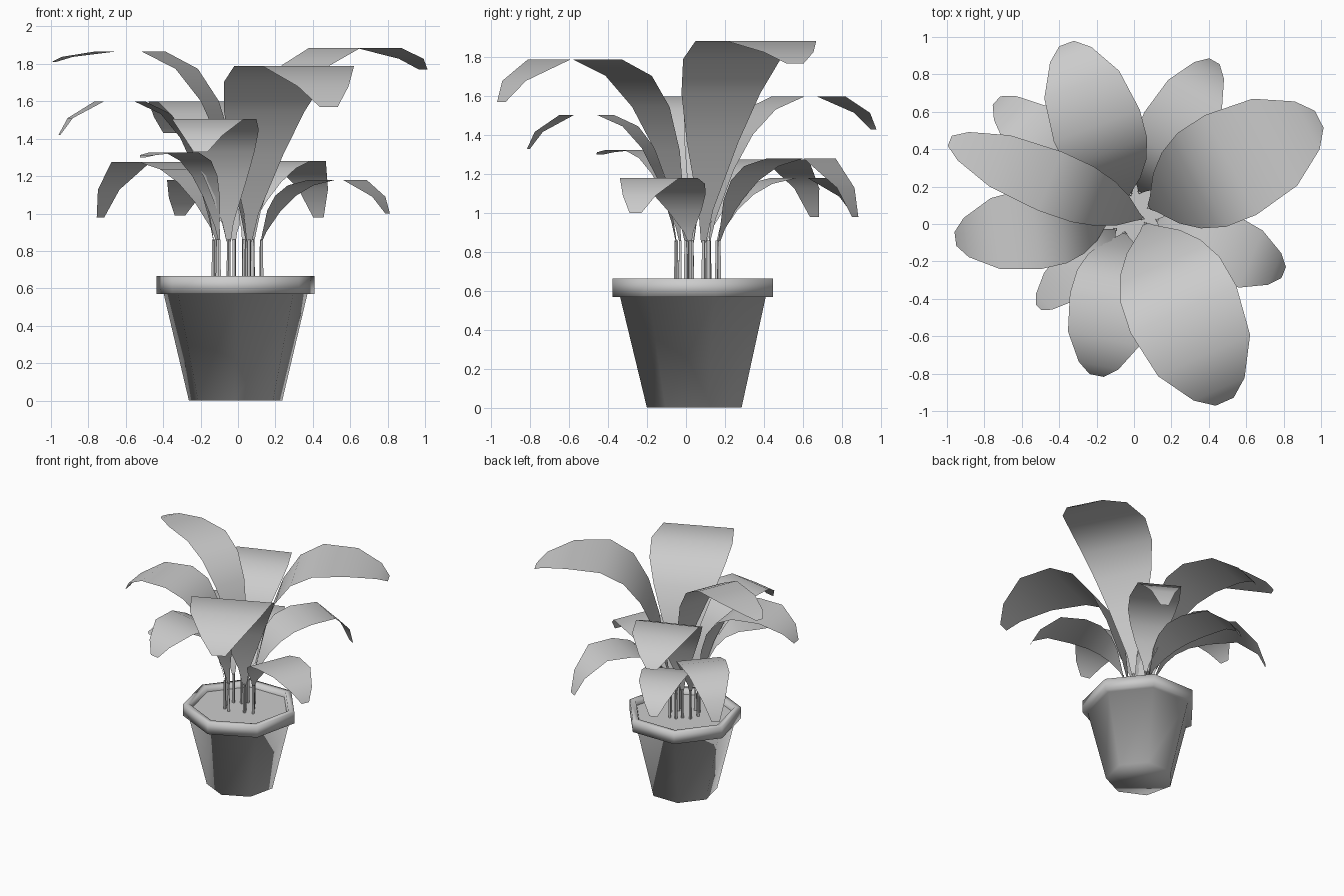
import bpy, bmesh, math
from mathutils import Vector

if "Cube" in bpy.data.objects:
    bpy.data.objects.remove(bpy.data.objects["Cube"])


def make_object(name, bm, angle):
    bmesh.ops.recalc_face_normals(bm, faces=bm.faces[:])
    me = bpy.data.meshes.new(name)
    bm.to_mesh(me)
    bm.free()
    ob = bpy.data.objects.new(name, me)
    bpy.context.collection.objects.link(ob)
    bpy.ops.object.select_all(action='DESELECT')
    ob.select_set(True)
    bpy.context.view_layer.objects.active = ob
    bpy.ops.object.shade_smooth_by_angle(angle=math.radians(angle))
    return ob


def lathe(bm, profile, sides, cx, cy, start, cap_start=False, cap_end=False):
    rings = []
    for r, z in profile:
        ring = []
        for i in range(sides):
            a = start + math.tau * i / sides
            ring.append(bm.verts.new((cx + r * math.cos(a), cy + r * math.sin(a), z)))
        rings.append(ring)
    for lo, hi in zip(rings, rings[1:]):
        for i in range(sides):
            j = (i + 1) % sides
            bm.faces.new((lo[i], lo[j], hi[j], hi[i]))
    if cap_start:
        bm.faces.new(rings[0][::-1])
    if cap_end:
        bm.faces.new(rings[-1])


# Seven-sided pot: tapered body, overhanging rim, soil inside
CX, CY = -0.013, 0.055
START = -math.pi / 2
bm = bmesh.new()
lathe(bm, [(0.256, 0), (0.394, 0.57), (0.434, 0.57), (0.434, 0.665),
           (0.385, 0.665), (0.375, 0.625)],
      7, CX, CY, START, cap_start=True)
make_object("pot", bm, 120)

bm = bmesh.new()
lathe(bm, [(0.375, 0.625)], 7, CX, CY, START, cap_end=True)
make_object("soil", bm, 30)

# Blade template: distance along leaf, rise, width factor
RISE = [(0, 0, .05), (.025, .16, .14), (.10, .5, .5),
        (.19, .74, .76), (.31, .91, .94), (.48, 1, 1), (.74, 1, .87)]
# Drooping end: distance, share of tip drop, width factor
DROOP = [(.93, .5, .48), (1, 1, .17)]
Z0 = 0.85


def leaf(index, base, tip, top_z, tip_z, width):
    b, t = Vector((*base, 0)), Vector((*tip, 0))
    d = (t - b).normalized()
    side = Vector((-d.y, d.x, 0))
    rows = [(s, Z0 + (top_z - Z0) * f, w) for s, f, w in RISE]
    rows += [(s, top_z - (top_z - tip_z) * f, w) for s, f, w in DROOP]
    bm = bmesh.new()
    prev = None
    for s, z, w in rows:
        c = b.lerp(t, s) + Vector((0, 0, z))
        pair = [bm.verts.new(c + side * (k * w * width / 2)) for k in (-1, 1)]
        if prev:
            bm.faces.new((prev[0], prev[1], pair[1], pair[0]))
        prev = pair
    make_object(f"leaf_{index}", bm, 60)

    # Thin stem from the soil to the leaf base
    bm = bmesh.new()
    lathe(bm, [(0.012, 0.61), (0.009, Z0 + 0.01)], 4, base[0], base[1],
          math.atan2(d.y, d.x), cap_end=True)
    make_object(f"stem_{index}", bm, 30)


# base xy, tip xy, highest z, tip z, width
LEAVES = [
    ((.06, .0), (.485, -.95), 1.79, 1.57, .62),
    ((.08, .09), (.99, .56), 1.885, 1.77, .60),
    ((-.05, .12), (-.36, .965), 1.60, 1.43, .49),
    ((.045, .03), (-.985, .445), 1.865, 1.81, .34),
    ((-.13, .03), (-.955, -.08), 1.60, 1.42, .44),
    ((-.05, -.05), (-.20, -.81), 1.505, 1.33, .45),
    ((.125, .02), (.80, -.26), 1.18, 1.00, .38),
    ((.03, .17), (.43, .87), 1.28, .98, .38),
    ((-.11, .10), (-.735, .66), 1.275, .98, .36),
    ((-.02, .16), (-.31, .87), 1.18, .99, .36),
    ((-.10, -.03), (-.51, -.445), 1.325, 1.30, .25),
]
for i, args in enumerate(LEAVES, 1):
    leaf(i, *args)
